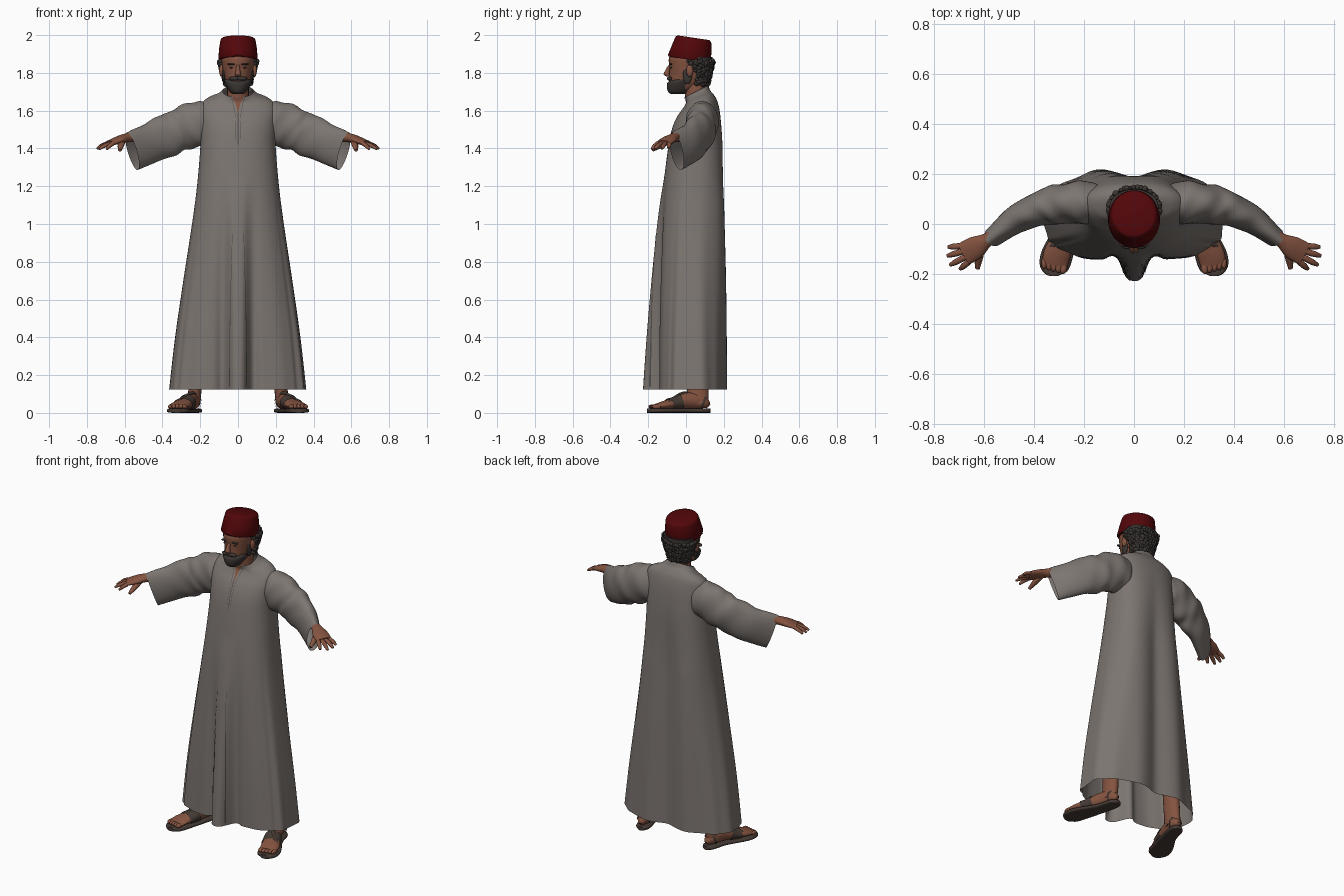
import bpy, bmesh, math, random
from mathutils import Vector

random.seed(4)
if "Cube" in bpy.data.objects:
    bpy.data.objects.remove(bpy.data.objects["Cube"])


def material(name, color):
    m = bpy.data.materials.new(name)
    m.use_nodes = True
    m.diffuse_color = (*color, 1)
    bsdf = m.node_tree.nodes["Principled BSDF"]
    bsdf.inputs["Base Color"].default_value = (*color, 1)
    bsdf.inputs["Roughness"].default_value = 0.8
    return m


CLOTH = material("grey cloth", (0.202, 0.178, 0.163))
SEAM = material("dark seam", (0.08, 0.07, 0.063))
SKIN = material("tan skin", (0.235, 0.088, 0.052))
HAIR = material("dark hair", (0.042, 0.036, 0.033))
FELT = material("red felt", (0.085, 0.002, 0.003))
LEATHER = material("brown leather", (0.06, 0.042, 0.034))


def finish(name, bm, mat, angle=50):
    bmesh.ops.recalc_face_normals(bm, faces=bm.faces)
    mesh = bpy.data.meshes.new(name)
    bm.to_mesh(mesh)
    bm.free()
    mesh.materials.append(mat)
    for p in mesh.polygons:
        p.use_smooth = True
    mesh.set_sharp_from_angle(angle=math.radians(angle))
    ob = bpy.data.objects.new(name, mesh)
    bpy.context.collection.objects.link(ob)
    return ob


def resample(rows, n):
    """Catmull-Rom through rows of numbers."""
    out, last = [], len(rows) - 1
    for i in range(last):
        ks = rows[max(i - 1, 0)], rows[i], rows[i + 1], rows[min(i + 2, last)]
        for j in range(n):
            f = j / n
            out.append(tuple(
                b + 0.5 * f * (c - a + f * (2 * a - 5 * b + 4 * c - d + f * (3 * (b - c) + d - a)))
                for a, b, c, d in zip(*ks)))
    return out + [tuple(rows[-1])]


def spow(v, p):
    return math.copysign(abs(v) ** p, v)


def loft(name, rings, mat, closed=True, caps=True):
    bm = bmesh.new()
    vs = [[bm.verts.new(p) for p in ring] for ring in rings]
    n = len(rings[0])
    for a, b in zip(vs, vs[1:]):
        for i in range(n if closed else n - 1):
            j = (i + 1) % n
            bm.faces.new((a[i], a[j], b[j], b[i]))
    if caps:
        bm.faces.new(vs[0])
        bm.faces.new(vs[-1])
    return finish(name, bm, mat)


def tube(name, rows, mat, side=1, up=(0, 0, 1), axis=None, n=4, sides=20,
         power=1, caps=True, ripple=None):
    """Oval sections along a path; each row is x, y, z, half width, half height."""
    rows = resample(rows, n)
    rings, last = [], len(rows) - 1
    for k, r in enumerate(rows):
        c = Vector(r[:3])
        d = Vector(axis) if axis else Vector(rows[min(k + 1, last)][:3]) - Vector(rows[max(k - 1, 0)][:3])
        d.normalize()
        u = d.cross(Vector(up)).normalized()
        v = u.cross(d)
        ring = []
        for i in range(sides):
            t = math.tau * i / sides
            g = ripple(k / last, t) if ripple else 1
            p = c + u * (r[3] * g * spow(math.cos(t), power)) + v * (r[4] * g * spow(math.sin(t), power))
            ring.append((p.x * side, p.y, p.z))
        rings.append(ring)
    return loft(name, rings, mat, caps=caps)


def upright(name, rows, mat, **kw):
    """Level oval sections; each row is z, half width, front y, back y."""
    return tube(name, [(0, (f + b) / 2, z, w, (b - f) / 2) for z, w, f, b in rows],
                mat, up=(0, 1, 0), axis=(0, 0, 1), **kw)


def blob(name, loc, size, mat):
    bm = bmesh.new()
    bmesh.ops.create_uvsphere(bm, u_segments=16, v_segments=10, radius=1)
    for v in bm.verts:
        v.co = Vector(a * b + c for a, b, c in zip(v.co, size, loc))
    return finish(name, bm, mat)


# Robe: rows of z, half width, front y, back y, with folds deepening to the hem
ROBE = resample([(0.125, 0.36, -0.15, 0.2), (0.4, 0.33, -0.15, 0.2), (0.7, 0.288, -0.145, 0.2),
                 (1, 0.243, -0.135, 0.197), (1.2, 0.217, -0.12, 0.195), (1.4, 0.2, -0.095, 0.195),
                 (1.5, 0.2, -0.075, 0.19), (1.58, 0.203, -0.045, 0.18), (1.63, 0.195, -0.015, 0.165),
                 (1.66, 0.16, 0, 0.145), (1.68, 0.11, 0, 0.128), (1.705, 0.08, -0.005, 0.118)], 6)
BOX = 0.87


def robe_point(t, row):
    z, w, front, back = row
    h = max(0, (1.25 - z) / 1.12)
    g = 1 + 0.015 * h * math.sin(11 * t + 1) - 0.04 * h * math.exp(-((abs(t) - 1.1) / 0.09) ** 2)
    x = w * spow(math.sin(t), BOX) * g
    y = (front + back) / 2 - (back - front) / 2 * spow(math.cos(t), BOX - 0.25 * h) * g
    if math.cos(t) > 0:     # centre pleat with a valley on each side
        y -= 0.075 * h * math.exp(-(x / 0.05) ** 4)
        y += 0.025 * h * math.exp(-((abs(x) - 0.085) / 0.025) ** 2)
    else:                   # two broad back folds
        k = min(1, max(0, (1.6 - z) / 0.5))
        y += k * (0.022 * math.exp(-((abs(x) - 0.15) / 0.09) ** 2) - 0.012 * math.exp(-(x / 0.05) ** 2))
    lean = min(1, max(0, (z - 1.5) / 0.2)) ** 2 * 0.5
    return Vector((x, y, z + lean * (y - 0.06)))


COLS = 192
loft("robe", [[robe_point(math.tau * i / COLS - math.pi, r) for i in range(COLS)] for r in ROBE],
     CLOTH, caps=False)


# Thin strips lying on the robe front: rows of x, z, half width
def strip(name, rows, mat):
    rings = []
    for x, z, hw in resample(rows, 8):
        k = max(i for i in range(len(ROBE) - 1) if ROBE[i][0] <= z)
        a, b = ROBE[k], ROBE[k + 1]
        f = (z - a[0]) / (b[0] - a[0])
        row = [p + (q - p) * f for p, q in zip(a, b)]
        ring = []
        for px in (x - hw, x, x + hw):
            t = math.asin(spow(px / row[1], 1 / BOX))
            ring.append(robe_point(t, row) - Vector((0, 0.004, 0)))
        rings.append(ring)
    loft(name, rings, mat, closed=False, caps=False)


strip("neck_opening", [(0, 1.6, 0.002), (0, 1.645, 0.01), (0, 1.703, 0.03)], SKIN)
strip("neck_slit", [(0, 1.42, 0.0015), (0, 1.5, 0.002), (0, 1.61, 0.0025)], SEAM)
for s in (-1, 1):
    strip("placket_edge", [(s * 0.012, 1.45, 0.001), (s * 0.015, 1.59, 0.001), (s * 0.035, 1.7, 0.002)], SEAM)
    strip("pleat_seam", [(s * 0.045, 0.14, 0.002), (s * 0.042, 0.5, 0.0015), (s * 0.03, 0.95, 0.001)], SEAM)


def wrinkles(f, t):
    fade = math.sin(math.pi * f)
    return 1 + fade * (0.04 * math.sin(2 * t + 24 * f) + 0.025 * math.sin(3 * t - 37 * f))


FOOT = [(0.226, 0.118, 0.012, 0.03), (0.23, 0.1, 0.03, 0.06), (0.237, 0.06, 0.036, 0.085),
        (0.255, 0, 0.04, 0.085), (0.279, -0.06, 0.046, 0.06), (0.307, -0.12, 0.054, 0.042),
        (0.316, -0.165, 0.05, 0.026)]


def foot_rows(grow=0):
    return [(x, y, 0.02 + h / 2, a + grow, h / 2 + grow) for x, y, a, h in FOOT]


for s, tag in ((1, "left"), (-1, "right")):
    # Sleeve, forearm and hand
    tube(tag + "_sleeve", [(0.08, 0.085, 1.57, 0.04, 0.04), (0.14, 0.085, 1.555, 0.07, 0.085),
                           (0.2, 0.086, 1.538, 0.084, 0.117), (0.29, 0.08, 1.505, 0.08, 0.113),
                           (0.36, 0.065, 1.475, 0.072, 0.112),
                           (0.46, 0.025, 1.43, 0.057, 0.108), (0.56, -0.05, 1.385, 0.04, 0.105)],
         CLOTH, s, n=8, sides=40, caps=False, ripple=wrinkles)
    tube(tag + "_forearm", [(0.4, 0.04, 1.47, 0.04, 0.04), (0.5, -0.015, 1.465, 0.033, 0.033),
                            (0.58, -0.06, 1.458, 0.027, 0.025), (0.63, -0.092, 1.445, 0.045, 0.021),
                            (0.68, -0.12, 1.428, 0.047, 0.014)], SKIN, s)
    tips = [(0.742, -0.092, 1.402), (0.746, -0.127, 1.398), (0.735, -0.164, 1.396), (0.695, -0.18, 1.395)]
    for i, tip in enumerate(tips):
        base = Vector((0.69 - 0.01 * i, -0.088 - 0.021 * i, 1.428))
        mid = base.lerp(Vector(tip), 0.6) + Vector((0, 0, 0.004))
        tube(tag + "_finger", [(*base, 0.012, 0.011), (*mid, 0.012, 0.01), (*tip, 0.007, 0.006)],
             SKIN, s, sides=10)
    tube(tag + "_thumb", [(0.61, -0.085, 1.445, 0.018, 0.016), (0.62, -0.135, 1.415, 0.017, 0.014),
                          (0.625, -0.178, 1.39, 0.009, 0.008)], SKIN, s, sides=10)

    # Foot, ankle and toes
    tube(tag + "_foot", foot_rows(), SKIN, s)
    tube(tag + "_ankle", [(0.237, 0.06, 0.05, 0.036, 0.056), (0.228, 0.063, 0.12, 0.035, 0.057),
                          (0.22, 0.06, 0.32, 0.042, 0.055)], SKIN, s, up=(0, 1, 0), axis=(0, 0, 1))
    for i in range(5):
        blob(tag + "_toe", (s * (0.283 + 0.019 * i), -0.176 + 0.005 * i, 0.033),
             (0.015 - 0.001 * i, 0.024, 0.012), SKIN)
    # Sandal sole and straps
    tube(tag + "_sole", [(0.225, 0.13, 0.012, 0.014, 0.012), (0.229, 0.1, 0.012, 0.04, 0.012),
                         (0.255, 0, 0.012, 0.045, 0.012), (0.306, -0.12, 0.012, 0.063, 0.012),
                         (0.32, -0.18, 0.012, 0.055, 0.012), (0.322, -0.207, 0.012, 0.02, 0.012)],
         LEATHER, s, power=0.6)
    band = resample(foot_rows(0.006), 6)
    for part, a, b in (("heel", 7, 10), ("instep", 21, 28)):
        tube(tag + "_" + part + "_strap", band[a:b], LEATHER, s, n=1, caps=False)
    tube(tag + "_cross_strap", [(0.205, 0.06, 0.05, 0.008, 0.008), (0.235, 0, 0.105, 0.01, 0.008),
                                (0.29, -0.06, 0.083, 0.01, 0.006), (0.345, -0.1, 0.045, 0.01, 0.006)],
         LEATHER, s, sides=10)

# Neck and head
upright("neck", [(1.58, 0.06, 0.01, 0.12), (1.66, 0.058, -0.003, 0.11), (1.74, 0.057, -0.01, 0.115)], SKIN)
upright("head", [(1.7, 0.035, -0.075, 0.01), (1.72, 0.052, -0.088, 0.06), (1.76, 0.067, -0.09, 0.112),
                 (1.8, 0.077, -0.088, 0.13), (1.84, 0.084, -0.09, 0.132), (1.88, 0.087, -0.09, 0.132),
                 (1.92, 0.07, -0.07, 0.12)], SKIN, sides=32)
tube("nose", [(0, -0.085, 1.842, 0.009, 0.008), (0, -0.097, 1.815, 0.011, 0.012),
              (0, -0.102, 1.793, 0.017, 0.016), (0, -0.092, 1.78, 0.012, 0.01)],
     SKIN, up=(0, 1, 0), axis=(0, 0, 1), sides=12)

# Beard, moustache, brows, eyes and ears
upright("beard", [(1.688, 0.026, -0.08, -0.01), (1.7, 0.044, -0.095, 0.02), (1.725, 0.059, -0.101, 0.035),
                  (1.75, 0.069, -0.097, 0.045), (1.766, 0.072, -0.07, 0.05)], HAIR, sides=28)
for s in (-1, 1):
    blob("moustache", (s * 0.02, -0.087, 1.77), (0.03, 0.014, 0.011), HAIR)
    blob("sideburn", (s * 0.073, 0.008, 1.79), (0.009, 0.024, 0.05), HAIR)
    blob("eyebrow", (s * 0.034, -0.082, 1.846), (0.024, 0.009, 0.005), HAIR)
    blob("eye", (s * 0.033, -0.078, 1.828), (0.013, 0.006, 0.004), HAIR)
    blob("ear", (s * 0.088, 0.02, 1.812), (0.012, 0.019, 0.032), SKIN)

# Curly hair: a cap with scattered curls
upright("hair", [(1.73, 0.05, 0.06, 0.115), (1.76, 0.069, 0.045, 0.128), (1.82, 0.085, 0.035, 0.139),
                 (1.885, 0.098, 0, 0.139)], HAIR, sides=28)
bm = bmesh.new()
for i in range(380):
    f = random.random()
    reach = 0.1 + 0.55 * f * f
    t = random.uniform(-reach, math.pi + reach)
    r = 0.066 + 0.038 * f
    made = bmesh.ops.create_icosphere(bm, subdivisions=2, radius=random.uniform(0.008, 0.013))
    spot = Vector((r * math.cos(t), 0.062 + 0.84 * r * math.sin(t), 1.736 + 0.13 * f))
    bmesh.ops.translate(bm, verts=made["verts"], vec=spot)
finish("hair_curls", bm, HAIR)

# Felt hat, leaning back
tube("felt_hat", [(0, 0.018, 1.87, 0.1, 0.11), (0, 0.018, 1.878, 0.104, 0.115),
                  (0, 0.03, 1.93, 0.1, 0.106), (0, 0.038, 1.972, 0.093, 0.097),
                  (0, 0.039, 1.981, 0.089, 0.092), (0, 0.04, 1.986, 0.08, 0.083)],
     FELT, up=(0, 1, 0), axis=(0, 0.15, 1), n=1, sides=40)
